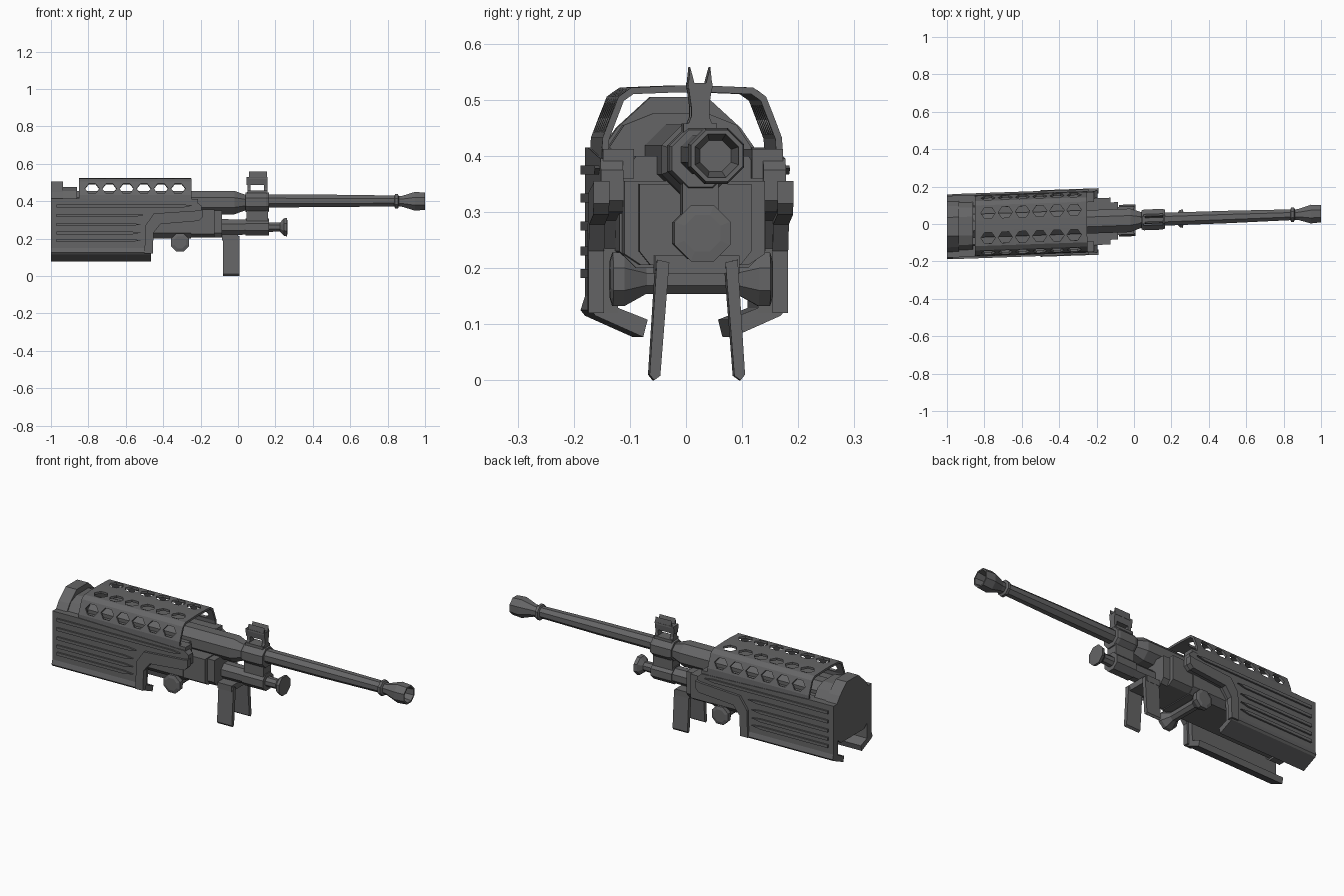
import bpy, bmesh, math

cube = bpy.data.objects.get("Cube")
if cube:
    bpy.data.objects.remove(cube, do_unlink=True)

mat = bpy.data.materials.new("dark_gunmetal")
mat.use_nodes = True
GREY = (0.13, 0.13, 0.133, 1)
mat.diffuse_color = GREY
mat.node_tree.nodes["Principled BSDF"].inputs["Base Color"].default_value = GREY


def finish(bm, name, closed=True):
    """Lean the whole assembly slightly sideways along its length, then link it."""
    if closed:
        bmesh.ops.recalc_face_normals(bm, faces=bm.faces)
    for v in bm.verts:
        v.co.y += 0.02 + 0.035 * v.co.x
    me = bpy.data.meshes.new(name)
    bm.to_mesh(me)
    bm.free()
    me.materials.append(mat)
    ob = bpy.data.objects.new(name, me)
    bpy.context.collection.objects.link(ob)
    return ob


def loft(name, rings, cap=True):
    bm = bmesh.new()
    loops = [[bm.verts.new(p) for p in ring] for ring in rings]
    n = len(loops[0])
    for a, b in zip(loops, loops[1:]):
        for i in range(n):
            j = (i + 1) % n
            bm.faces.new((a[i], a[j], b[j], b[i]))
    if cap:
        bm.faces.new(loops[0])
        bm.faces.new(loops[-1])
    return finish(bm, name)


def side_plate(name, outline, y0, y1):
    """Outline in x and z, given thickness in y."""
    return loft(name, [[(x, y, z) for x, z in outline] for y in (y0, y1)])


def section(name, outline, x0, x1):
    """Outline in y and z, run along x."""
    return loft(name, [[(x, y, z) for y, z in outline] for x in (x0, x1)])


def box(name, x0, x1, y0, y1, z0, z1):
    return section(name, [(y0, z0), (y1, z0), (y1, z1), (y0, z1)], x0, x1)


def turned(name, stations, z, sides=8, across=False, x=0):
    """Faceted turned part; stations are (position, radius)."""
    rings = []
    for pos, r in stations:
        ring = []
        for i in range(sides):
            a = 2 * math.pi * (i + 0.5) / sides
            c, s = r * math.cos(a), r * math.sin(a)
            ring.append((x + c, pos, z + s) if across else (pos, c, z + s))
        rings.append(ring)
    return loft(name, rings)


def both(half):
    """Complete a half outline by mirroring it across the centre line."""
    return half + [(-y, z) for y, z in reversed(half)]


# Receiver core and end cap
section("receiver_core", both([(0.10, 0.20), (0.13, 0.23), (0.13, 0.355), (0.10, 0.40)]), -0.98, -0.25)
section("receiver_step", both([(0.095, 0.205), (0.125, 0.225), (0.125, 0.355)]), -0.26, -0.125)
section("receiver_front", both([(0.08, 0.205), (0.10, 0.23), (0.10, 0.35)]), -0.2, -0.085)
section("rear_cap", both([(0.10, 0.19), (0.145, 0.23), (0.145, 0.40), (0.11, 0.45), (0.05, 0.505)]), -1, -0.935)
section("rear_collar", both([(0.12, 0.30), (0.13, 0.41), (0.10, 0.455), (0.05, 0.475)]), -0.94, -0.86)

# Barrel, hollow muzzle and lower tube
turned("barrel_shroud", [(-0.9, 0.068), (-0.02, 0.068), (0.04, 0.045)], 0.393)
turned("barrel", [(0.03, 0.038), (0.5, 0.036), (0.85, 0.031)], 0.402)
turned("muzzle", [(0.835, 0.03), (0.84, 0.042), (0.855, 0.042), (0.86, 0.03), (0.88, 0.032),
                  (0.945, 0.054), (1, 0.05), (1, 0.042), (0.93, 0.03)], 0.4)
turned("lower_tube", [(-0.1, 0.046), (0.05, 0.044)], 0.262)
turned("regulator", [(0.15, 0.028), (0.225, 0.026), (0.245, 0.05), (0.262, 0.054), (0.264, 0.035)], 0.262)

# Front sight block, post and ears
turned("sight_collar", [(0.04, 0.055), (0.055, 0.06), (0.15, 0.06), (0.165, 0.055)], 0.395)
turned("gas_block", [(0.04, 0.05), (0.165, 0.05)], 0.262)
box("block_bridge", 0.045, 0.16, -0.032, 0.032, 0.28, 0.37)
for x0, x1 in ((0.05, 0.068), (0.14, 0.157)):
    section("sight_leg", both([(0.032, 0.43), (0.016, 0.47), (0.016, 0.50)]), x0, x1)
section("sight_base", both([(0.016, 0.488), (0.022, 0.53)]), 0.045, 0.157)
box("sight_post_foot", 0.05, 0.155, -0.03, 0.03, 0.44, 0.458)
for s in (-1, 1):
    section("sight_ear", [(s * 0.008, 0.52), (s * 0.022, 0.52), (s * 0.018, 0.558), (s * 0.013, 0.54)], 0.06, 0.155)

# Folded support feet
box("foot_bridge", -0.085, 0.0, -0.075, 0.075, 0.19, 0.222)
for s in (-1, 1):
    section("support_foot", [(s * y, z) for y, z in
            ((0.05, 0.21), (0.072, 0.215), (0.085, 0.01), (0.077, 0), (0.066, 0.008))], -0.08, 0.008)

# Cross pin with flared knobs
turned("cross_pin", [(-0.145, 0.035), (-0.14, 0.052), (-0.12, 0.052), (-0.08, 0.028), (0.08, 0.028),
                     (0.12, 0.052), (0.14, 0.052), (0.145, 0.035)], 0.18, 8, True, -0.31)

# Side panels with front trim, ribs, rails and curled lower lips
PANEL = [(-1, 0.12), (-0.465, 0.12), (-0.46, 0.235), (-0.42, 0.285), (-0.215, 0.3),
         (-0.195, 0.32), (-0.195, 0.375), (-0.22, 0.395), (-0.86, 0.415), (-1, 0.415)]
TRIM = [(-0.50, 0.12), (-0.455, 0.12), (-0.452, 0.23), (-0.415, 0.278), (-0.21, 0.295), (-0.19, 0.315),
        (-0.19, 0.355), (-0.22, 0.35), (-0.45, 0.335), (-0.495, 0.27)]
for s in (-1, 1):
    side_plate("side_panel", PANEL, s * 0.125, s * 0.165)
    side_plate("panel_trim", TRIM, s * 0.15, s * 0.178)
    for z, x1 in ((0.19, -0.52), (0.23, -0.52), (0.275, -0.52), (0.325, -0.5), (0.375, -0.24)):
        side_plate("panel_rib", [(-0.97, z - 0.008), (x1 - 0.05, z - 0.008), (x1, z + 0.002),
                                 (x1 - 0.05, z + 0.008), (-0.97, z + 0.008)], s * 0.16, s * 0.174)
    box("top_rail", -0.86, -0.215, s * 0.105, s * 0.16, 0.36, 0.412)
    section("lower_lip", [(s * y, z) for y, z in
            ((0.165, 0.15), (0.173, 0.125), (0.165, 0.115), (0.08, 0.077), (0.072, 0.108), (0.14, 0.135))],
            -1, -0.465)

# Ventilated top cover: strips of cells, some with a six-sided opening
X0, X1, CELLS = -0.85, -0.25, 6
ROWS = [(0.15, 0.395), (0.148, 0.43), (0.122, 0.498), (0.105, 0.51), (0.028, 0.513)]
ROWS += [(-y, z) for y, z in reversed(ROWS)]
OPEN_ROWS = (1, 3, 5, 7)
HOLE = [(0.08, 0.5), (0.3, 0.12), (0.7, 0.12), (0.92, 0.5), (0.7, 0.88), (0.3, 0.88)]
RIM = [(0, 0.5), (0, 0), (1, 0), (1, 0.5), (1, 1), (0, 1)]
bm = bmesh.new()
for r, (a, b) in enumerate(zip(ROWS, ROWS[1:])):
    def point(u, v):
        return bm.verts.new((X0 + (X1 - X0) * u, a[0] + (b[0] - a[0]) * v, a[1] + (b[1] - a[1]) * v))
    for c in range(CELLS):
        # leave a plain margin at both ends of the cover
        u0, w = 0.04 + 0.92 * c / CELLS, 0.92 / CELLS
        rim = [point(u0 + w * u, v) for u, v in RIM]
        if r not in OPEN_ROWS:
            bm.faces.new(rim)
            continue
        hole = [point(u0 + w * u, v) for u, v in HOLE]
        for i in range(6):
            j = (i + 1) % 6
            bm.faces.new((rim[i], rim[j], hole[j], hole[i]))
    for u0, u1 in ((0, 0.04), (0.96, 1)):
        bm.faces.new([point(u0, 0), point(u1, 0), point(u1, 0.5), point(u1, 1), point(u0, 1), point(u0, 0.5)])
bmesh.ops.remove_doubles(bm, verts=bm.verts, dist=0.0005)
cover = finish(bm, "vented_cover", closed=False)
shell = cover.modifiers.new("thickness", "SOLIDIFY")
shell.thickness = 0.012
shell.offset = -1
